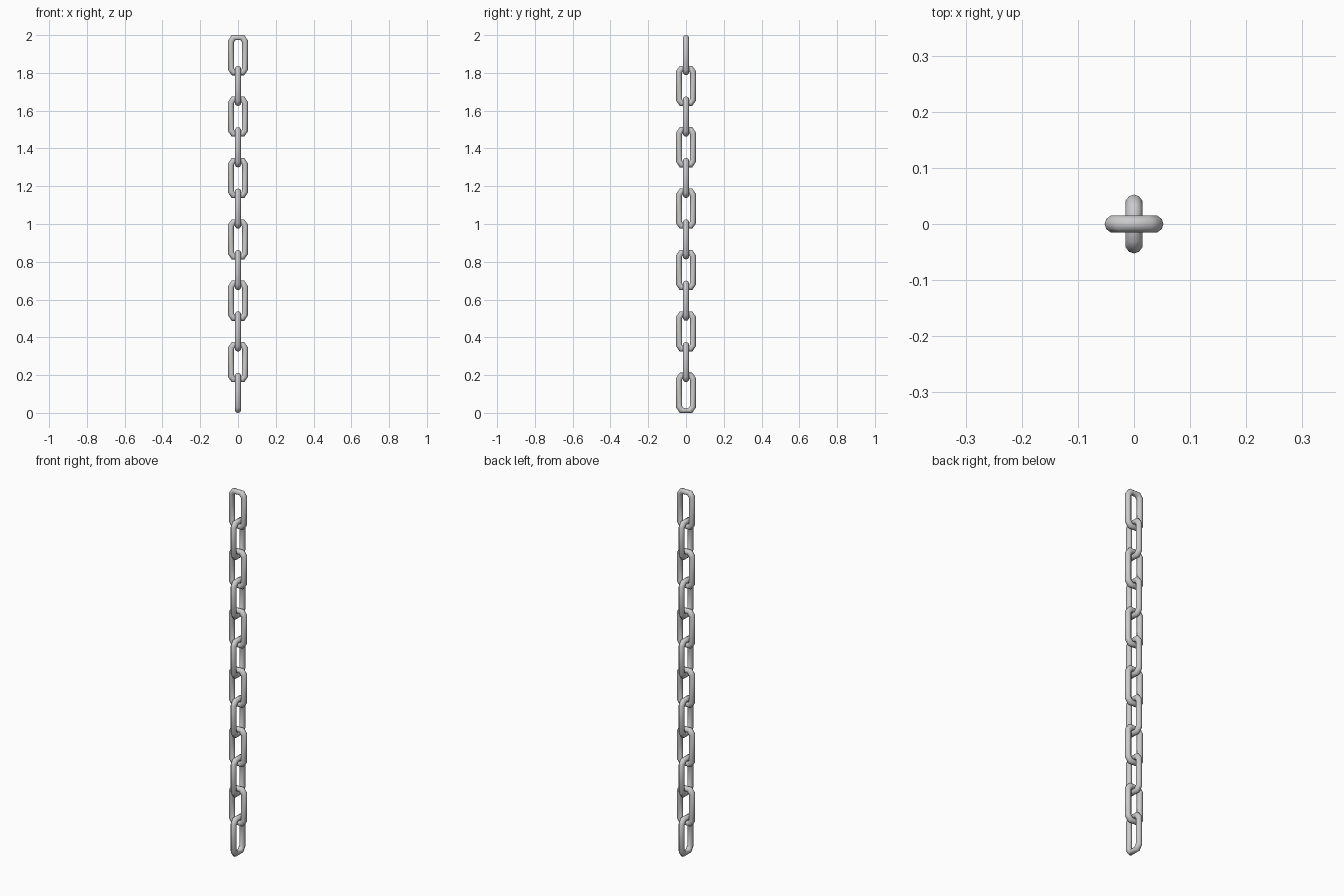
import bpy, bmesh, math

if "Cube" in bpy.data.objects:
    bpy.data.objects.remove(bpy.data.objects["Cube"])

LINKS, HEIGHT, SIDES = 12, 0.2125, 10
PITCH = (2.0 - HEIGHT) / (LINKS - 1)
HALF_DEPTH = 0.0155

# Quarter outlines of the chamfered link: outer and inner (across, up)
OUTER = [(0.0525, 0.078), (0.033, HEIGHT / 2)]
INNER = [(0.0215, 0.069), (0.012, HEIGHT / 2 - 0.026)]


def mirrored(quarter):
    """Complete a quarter outline into a closed loop."""
    half = quarter + [(-x, z) for x, z in reversed(quarter)]
    return half + [(x, -z) for x, z in reversed(half)]


def link_mesh():
    bm = bmesh.new()
    rings = []
    for (ox, oz), (ix, iz) in zip(mirrored(OUTER), mirrored(INNER)):
        ring = []
        for k in range(SIDES):
            a = 2 * math.pi * k / SIDES
            t = (1 + math.cos(a)) / 2
            ring.append(bm.verts.new((ix + (ox - ix) * t,
                                      HALF_DEPTH * math.sin(a),
                                      iz + (oz - iz) * t)))
        rings.append(ring)
    for i, r in enumerate(rings):
        n = rings[(i + 1) % len(rings)]
        for k in range(SIDES):
            j = (k + 1) % SIDES
            bm.faces.new((r[k], r[j], n[j], n[k]))
    bmesh.ops.recalc_face_normals(bm, faces=bm.faces)
    for f in bm.faces:
        f.smooth = True
    mesh = bpy.data.meshes.new("chain_link")
    bm.to_mesh(mesh)
    bm.free()
    return mesh


# Chain: alternate links turned a quarter turn, top link faces the front
mesh = link_mesh()
for i in range(LINKS):
    link = bpy.data.objects.new(f"chain_link_{i + 1}", mesh)
    link.location.z = 2.0 - HEIGHT / 2 - i * PITCH
    link.rotation_euler.z = math.pi / 2 * (i % 2)
    bpy.context.collection.objects.link(link)
